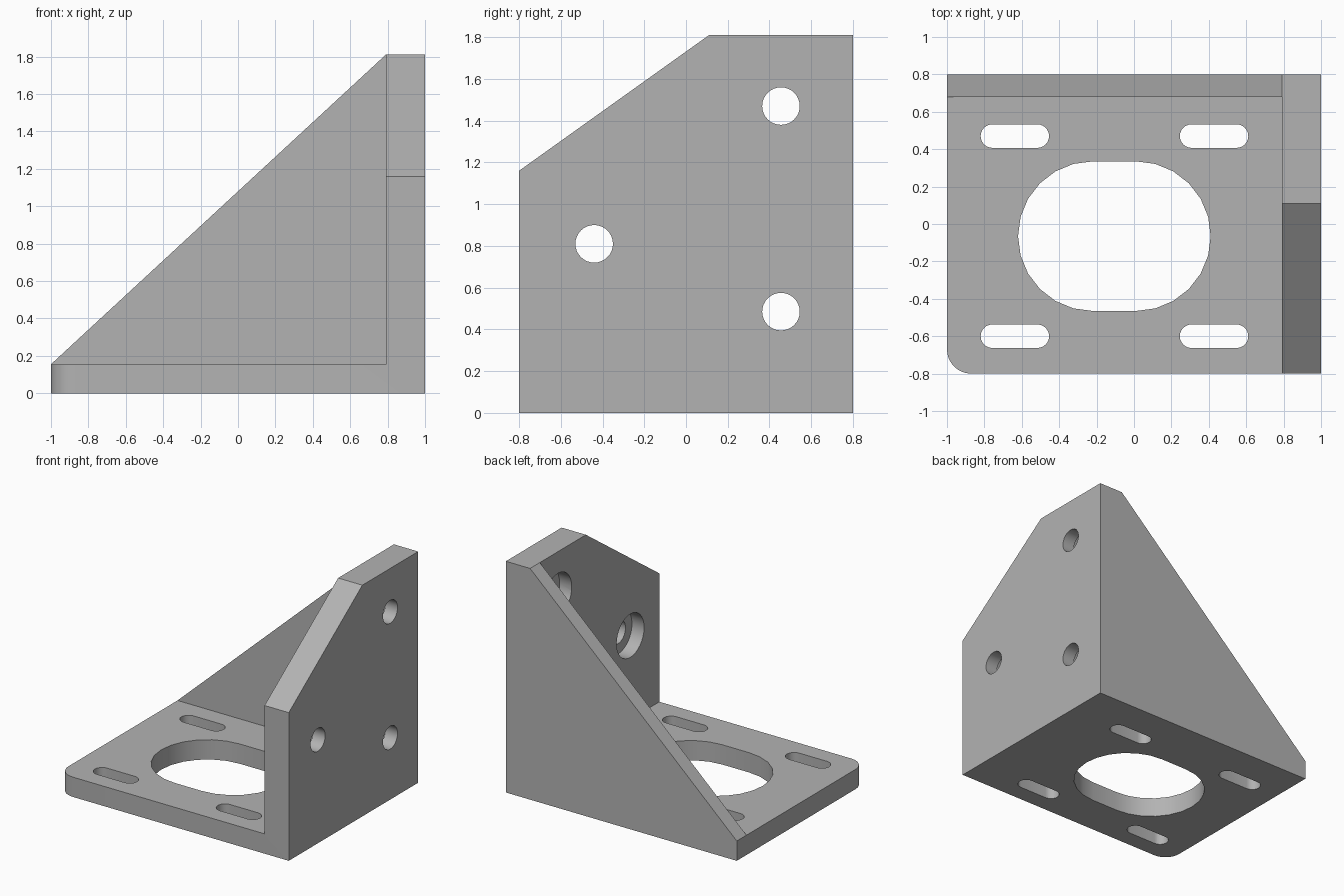
import bpy
import math
from mathutils import Vector

cube = bpy.data.objects.get("Cube")
if cube:
    bpy.data.objects.remove(cube, do_unlink=True)

grey = bpy.data.materials.new("plain grey")
grey.use_nodes = True
colour = (0.45, 0.45, 0.45, 1)
grey.diffuse_color = colour
grey.node_tree.nodes["Principled BSDF"].inputs["Base Color"].default_value = colour

AXES = {"x": lambda a, b, d: (d, a, b),
        "y": lambda a, b, d: (a, d, b),
        "z": lambda a, b, d: (a, b, d)}


def prism(name, profile, axis, start, end):
    """Extrude a 2D profile along an axis."""
    place, n = AXES[axis], len(profile)
    verts = [place(a, b, d) for d in (start, end) for a, b in profile]
    faces = [list(range(n))[::-1], list(range(n, 2 * n))]
    faces += [(i, (i + 1) % n, (i + 1) % n + n, i + n) for i in range(n)]
    if axis == "y":
        faces = [f[::-1] for f in faces]
    mesh = bpy.data.meshes.new(name)
    mesh.from_pydata(verts, [], faces)
    mesh.materials.append(grey)
    obj = bpy.data.objects.new(name, mesh)
    bpy.context.collection.objects.link(obj)
    return obj


def arc(cx, cy, r, first, last, steps):
    angles = [math.radians(first + (last - first) * i / steps) for i in range(steps + 1)]
    return [(cx + r * math.cos(t), cy + r * math.sin(t)) for t in angles]


def slot(cx, cy, half, r):
    return arc(cx + half, cy, r, -90, 90, 12) + arc(cx - half, cy, r, 90, 270, 12)


def circle(cx, cy, r):
    return arc(cx, cy, r, 0, 360, 32)[:-1]


FLOOR, WALL_X, RIB_Y, TOP = 0.155, 0.79, 0.68, 1.81

# Solid block with the sloping outline of the rib
bracket = prism("angle_bracket", [(-1, 0), (1, 0), (1, TOP), (WALL_X, TOP), (-1, FLOOR)],
                "y", -0.8, 0.8)

# Pocket that leaves the base plate, side wall and rear rib
cutters = [prism("pocket_cutter", [(-1.2, -1), (WALL_X, -1), (WALL_X, RIB_Y), (-1.2, RIB_Y)],
                 "z", FLOOR, 2.2)]

# Sloped upper front corner of the side wall
low, high = Vector((-0.8, 1.16)), Vector((0.11, TOP))
step = (high - low) * 0.3
cutters.append(prism("wall_slope_cutter", [tuple(low - step), tuple(high + step), (-1.1, 2.2)],
                     "x", 0.6, 1.2))

# Rounded front corner of the base plate
r = 0.13
cutters.append(prism("corner_cutter",
                     arc(-1 + r, -0.8 + r, r, 270, 180, 8) + [(-1.1, -0.8 + r), (-1.1, -0.9), (-1 + r, -0.9)],
                     "z", -0.1, 0.4))

# Large opening and four slots in the base plate
cutters.append(prism("opening_cutter", slot(-0.105, -0.065, 0.115, 0.4), "z", -0.1, 0.4))
for x in (-0.637, 0.428):
    for y in (-0.6, 0.47):
        cutters.append(prism("slot_cutter", slot(x, y, 0.12, 0.063), "z", -0.1, 0.4))

# Bolt holes with counterbores on the inner side of the wall
for y, z in ((0.455, 1.47), (0.455, 0.485), (-0.44, 0.81)):
    cutters.append(prism("bolt_hole_cutter", circle(y, z, 0.09), "x", 0.6, 1.2))
    cutters.append(prism("counterbore_cutter", circle(y, z, 0.17), "x", 0.6, 0.895))

# Cut in order, then drop the cutters
for obj in bpy.context.selected_objects:
    obj.select_set(False)
bpy.context.view_layer.objects.active = bracket
bracket.select_set(True)
for cutter in cutters:
    cutter.hide_render = True
    mod = bracket.modifiers.new(cutter.name, "BOOLEAN")
    mod.operation = "DIFFERENCE"
    mod.solver = "EXACT"
    mod.object = cutter
    bpy.ops.object.modifier_apply(modifier=mod.name)
    bpy.data.objects.remove(cutter, do_unlink=True)

bpy.ops.object.shade_smooth_by_angle(angle=math.radians(30))
